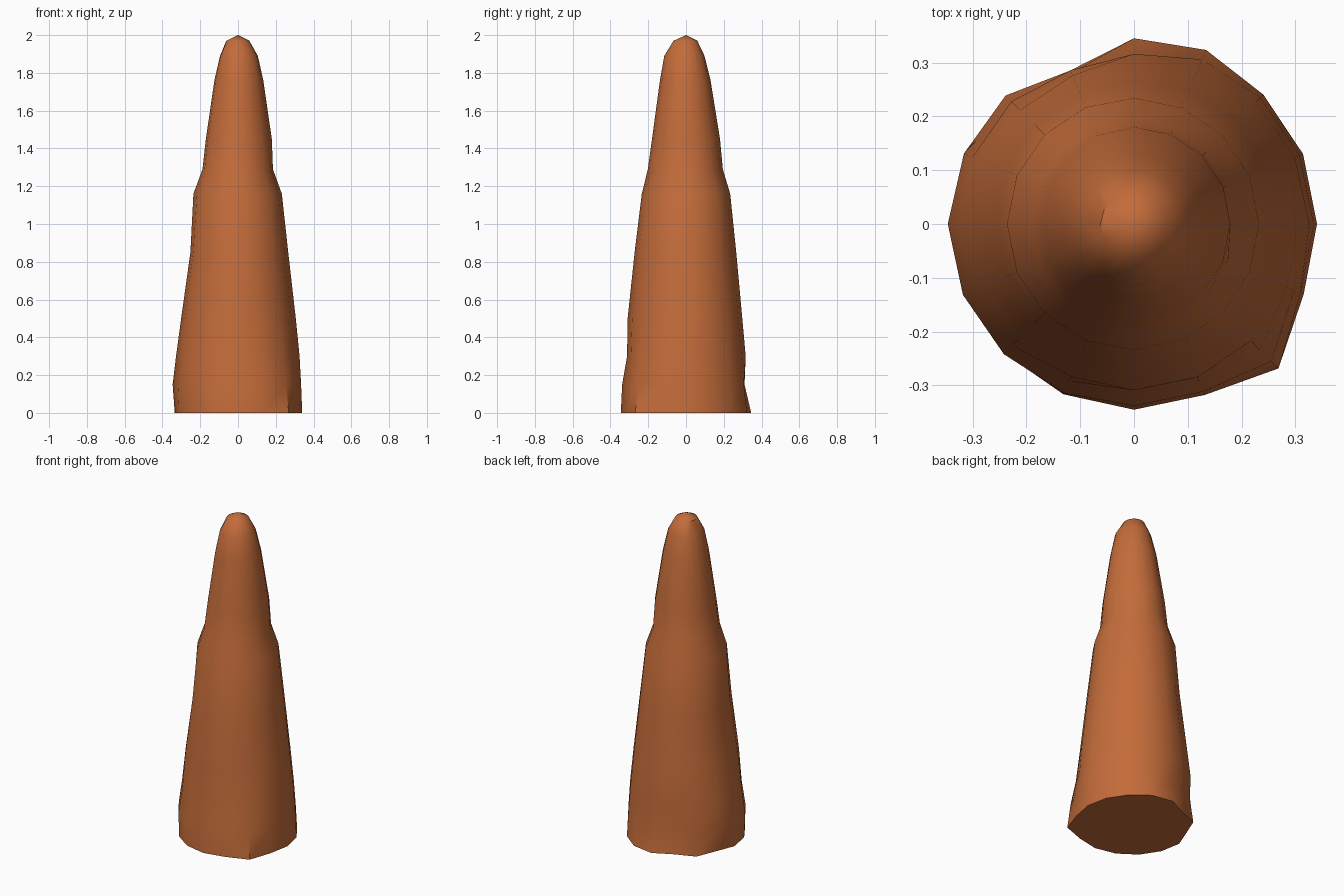
import bpy, bmesh, math

if "Cube" in bpy.data.objects:
    bpy.data.objects.remove(bpy.data.objects["Cube"])

SIDES = 16
# height, then radius towards +x, +y, -x, -y
PROFILE = [
    (0.00, .340, .340, .335, .345),
    (0.15, .334, .330, .346, .338),
    (0.30, .326, .316, .328, .312),
    (0.50, .306, .298, .301, .309),
    (0.85, .266, .266, .252, .272),
    (1.16, .232, .234, .236, .234),
    (1.29, .185, .195, .188, .202),
    (1.45, .179, .180, .170, .180),
    (1.76, .134, .130, .125, .138),
    (1.89, .105, .098, .095, .115),
    (1.97, .060, .060, .062, .066),
]
# chipped patches at the back of the foot: (ring, side) -> radius change
CHIPS = {(0, 4): .005, (0, 5): -.03, (1, 5): -.03, (1, 4): -.02, (0, 7): -.025,
         (1, 6): -.02, (0, 3): .01, (2, 5): -.01,
         (0, 14): .037, (1, 14): .025, (2, 14): .012}


def radius(ring, side):
    """Blend the four measured radii around the ring."""
    quarter = SIDES // 4
    q, f = divmod(side, quarter)
    r = PROFILE[ring][1:]
    t = f / quarter
    return r[q] * (1 - t) + r[(q + 1) % 4] * t + CHIPS.get((ring, side), 0)


bm = bmesh.new()
# stacked rings of the tapering spire
rings = []
for i, row in enumerate(PROFILE):
    ring = []
    for s in range(SIDES):
        a = 2 * math.pi * s / SIDES
        r = radius(i, s)
        ring.append(bm.verts.new((r * math.cos(a), r * math.sin(a), row[0])))
    rings.append(ring)
for low, high in zip(rings, rings[1:]):
    for s in range(SIDES):
        n = (s + 1) % SIDES
        bm.faces.new((low[s], low[n], high[n], high[s]))
# rounded tip and flat underside
tip = bm.verts.new((0, 0, 2))
for s in range(SIDES):
    bm.faces.new((rings[-1][s], rings[-1][(s + 1) % SIDES], tip))
bm.faces.new(rings[0][::-1])

mesh = bpy.data.meshes.new("rock_spire")
bm.to_mesh(mesh)
bm.free()
spire = bpy.data.objects.new("rock_spire", mesh)
bpy.context.collection.objects.link(spire)

# terracotta stone
mat = bpy.data.materials.new("terracotta")
mat.diffuse_color = (0.55, 0.15, 0.042, 1)
mat.use_nodes = True
mat.node_tree.nodes["Principled BSDF"].inputs["Base Color"].default_value = mat.diffuse_color
mesh.materials.append(mat)

bpy.context.view_layer.objects.active = spire
spire.select_set(True)
bpy.ops.object.shade_smooth_by_angle(angle=math.radians(40))
